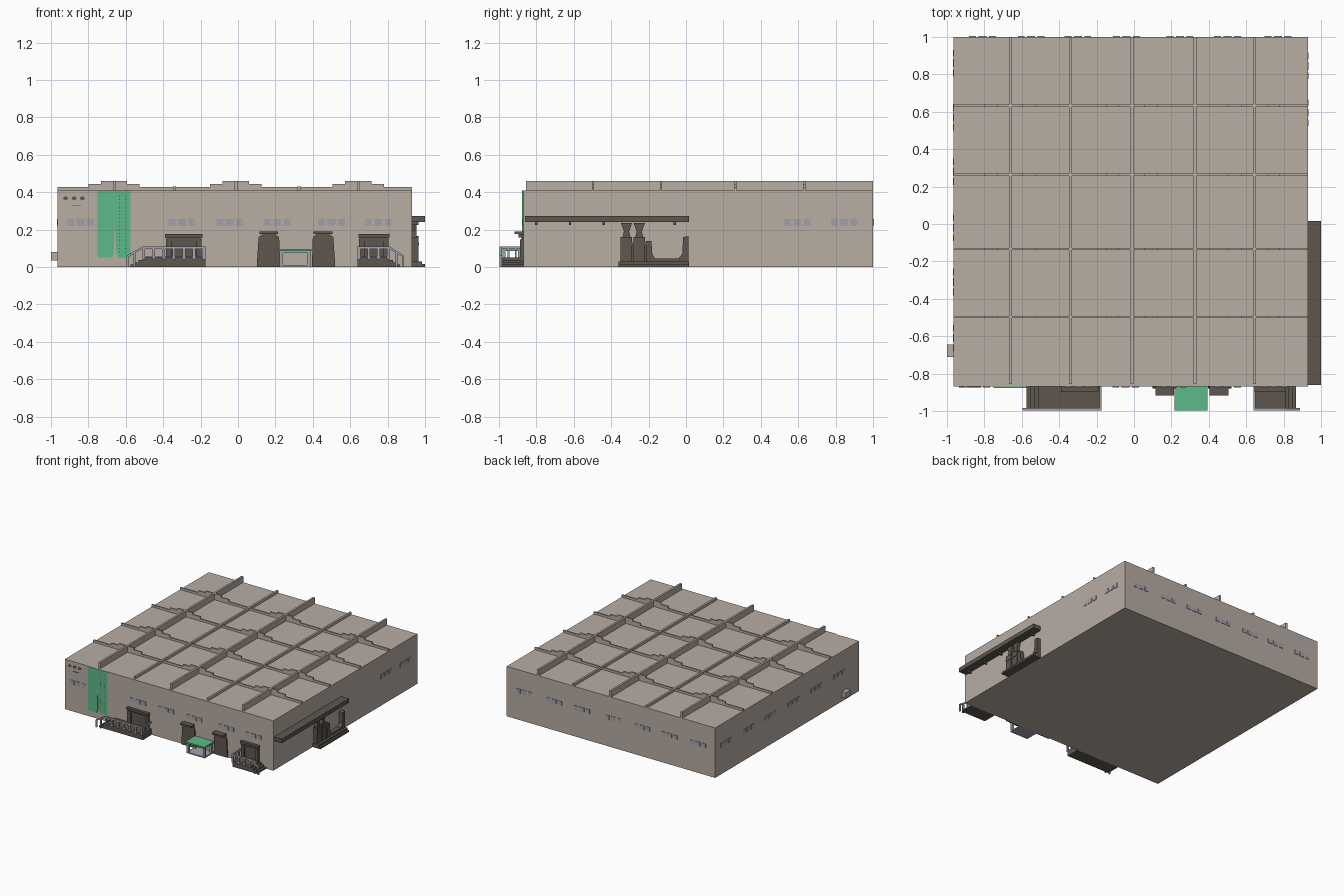
import bpy, bmesh, math

cube = bpy.data.objects.get("Cube")
if cube:
    bpy.data.objects.remove(cube, do_unlink=True)


def material(name, r, g, b):
    lin = [((c / 255 + 0.055) / 1.055) ** 2.4 for c in (r, g, b)] + [1.0]
    m = bpy.data.materials.new(name)
    m.use_nodes = True
    m.diffuse_color = lin
    m.node_tree.nodes["Principled BSDF"].inputs["Base Color"].default_value = lin
    return m


STONE = material("warm stone", 184, 173, 164)
DARK = material("dark brown", 94, 87, 79)
GREEN = material("green", 92, 186, 136)
METAL = material("pale metal", 164, 164, 175)
GLASS = material("window glass", 160, 160, 174)


def box(bm, x0, x1, y0, y1, z0, z1):
    v = [bm.verts.new((x, y, z)) for x in (x0, x1) for y in (y0, y1) for z in (z0, z1)]
    for f in ((0, 1, 3, 2), (4, 6, 7, 5), (0, 4, 5, 1), (2, 3, 7, 6), (0, 2, 6, 4), (1, 5, 7, 3)):
        bm.faces.new([v[i] for i in f])


def prism(bm, pts, axis, a, b):
    """Extrude a 2D outline (u, z) along axis 'x' or 'y' from a to b."""
    ring = []
    for d in (a, b):
        ring.append([bm.verts.new((d, u, z) if axis == 'x' else (u, d, z)) for u, z in pts])
    n = len(pts)
    bm.faces.new(ring[0])
    bm.faces.new(ring[1][::-1])
    for i in range(n):
        j = (i + 1) % n
        bm.faces.new((ring[0][i], ring[1][i], ring[1][j], ring[0][j]))


def part(name, mat, boxes=(), prisms=()):
    bm = bmesh.new()
    for b in boxes:
        box(bm, *b)
    for p in prisms:
        prism(bm, *p)
    bmesh.ops.recalc_face_normals(bm, faces=bm.faces)
    me = bpy.data.meshes.new(name)
    bm.to_mesh(me)
    bm.free()
    me.materials.append(mat)
    ob = bpy.data.objects.new(name, me)
    bpy.context.collection.objects.link(ob)
    return ob


# Main hall
X0, X1, Y0, Y1, ROOF = -0.965, 0.93, -0.87, 1.0, 0.41
part("hall", STONE, [(X0, X1, Y0, Y1, 0, ROOF)])
part("side_vent_box", STONE, [(-1.0, X0, -0.71, -0.645, 0.035, 0.08)])

# Roof ribs: tall and low ones run front to back
part("roof_long_ribs", STONE,
     [(x - 0.008, x + 0.008, -0.855, Y1, ROOF, h) for x, h in
      ((-0.66, 0.46), (-0.34, 0.43), (-0.01, 0.46), (0.325, 0.43), (0.645, 0.46))])

# Stepped cross ribs, rising around each tall rib
outline = [(X0, ROOF), (X0, 0.428)]
for c in (-0.663, -0.012, 0.643):
    outline += [(c - 0.137, 0.428), (c - 0.137, 0.445), (c - 0.07, 0.445), (c - 0.07, 0.46),
                (c + 0.07, 0.46), (c + 0.07, 0.445), (c + 0.137, 0.445), (c + 0.137, 0.428)]
outline += [(X1, 0.428), (X1, ROOF)]
part("roof_cross_ribs", STONE,
     prisms=[(outline, 'y', y - 0.006, y + 0.006) for y in (-0.497, -0.133, 0.263, 0.632)])

# Windows in groups of three
T, WZ = 0.004, (0.222, 0.256)
panes = ((-0.053, 0.018), (0, 0.021), (0.053, 0.018))


def window_row(name, side, centres):
    boxes = []
    for c in centres:
        for o, h in panes:
            a, b = c + o - h, c + o + h
            boxes.append({"front": (a, b, Y0 - T, Y0, *WZ), "back": (a, b, Y1, Y1 + T, *WZ),
                          "left": (X1, X1 + T, a, b, *WZ), "right": (X0 - T, X0, a, b, *WZ)}[side])
    part(name, GLASS, boxes)


window_row("front_windows", "front", (-0.842, -0.30, -0.045, 0.21, 0.50, 0.75))
window_row("back_windows", "back", (0.77, 0.50, 0.245, -0.04, -0.30, -0.55, -0.81))
window_row("left_windows", "left", (0.595, 0.845))
window_row("right_windows", "right", (0.86, 0.57, 0.28, -0.02, -0.31, -0.61))

# Green wall panel, split at its foot, with ladder dots
panel = [(-0.75, 0.06), (-0.74, 0.05), (-0.675, 0.05), (-0.665, 0.07), (-0.66, 0.25), (-0.65, 0.07),
         (-0.64, 0.05), (-0.575, 0.05), (-0.575, ROOF), (-0.75, ROOF)]
part("green_wall_panel", GREEN, prisms=[(panel, 'y', Y0 - 0.006, Y0)])
part("panel_rung_dots", DARK,
     [(x - 0.002, x + 0.002, Y0 - 0.008, Y0 - 0.006, z - 0.003, z + 0.003)
      for x in (-0.633, -0.602) for z in [0.08 + 0.02 * i for i in range(16)]])

# Small round vents with a slot below
vents = []
for x in (-0.922, -0.876, -0.832):
    vents.append(([(x + 0.013 * math.cos(math.tau * i / 10), 0.368 + 0.01 * math.sin(math.tau * i / 10))
                   for i in range(10)], 'y', Y0 - 0.005, Y0))
part("wall_vents", DARK, [(-0.89, -0.84, Y0 - 0.004, Y0, 0.328, 0.332)], vents)


# Raised porches with side steps and railings
def porch(name, wall_end, top_end, foot):
    """Steps run down from top_end to foot; the railing closes the other end."""
    s = 1 if foot > wall_end else -1
    n, run = 4, (foot - top_end) / 4
    prof = [(wall_end, 0), (wall_end, 0.05), (top_end, 0.05)]
    for i in range(n):
        z = 0.05 - 0.0125 * (i + 1)
        prof += [(top_end + run * i, z), (top_end + run * (i + 1), z)] if z > 0 else [(top_end + run * i, 0)]
    part(name + "_base", DARK, prisms=[(prof, 'y', -0.985, Y0)])
    # Rails along the front, closed end and stair
    F, B = -0.997, -0.985
    lo, hi = sorted((wall_end, top_end))
    rails = [(lo, hi, F, B, 0.097, 0.11), (lo, hi, F, B, 0.05, 0.056)]
    e0, e1 = sorted((wall_end, wall_end + s * 0.01))
    rails += [(e0, e1, F, Y0, 0.097, 0.11)]
    count = max(3, round((hi - lo) / 0.052))
    for i in range(count + 1):
        x = lo + 0.007 + (hi - lo - 0.014) * i / count
        rails.append((x - 0.007, x + 0.007, F, B, 0.04, 0.1))
    for y in (-0.95, -0.91):
        rails.append((e0, e1, y - 0.005, y + 0.005, 0.05, 0.1))
    slope = [(top_end, 0.11), (foot, 0.062), (foot, 0.05), (top_end, 0.097)]
    for f in (0.5, 0.95):
        x = top_end + (foot - top_end) * f
        rails.append((x - 0.005, x + 0.005, F, B, 0.0, 0.105 - 0.048 * f))
    part(name + "_railing", METAL, rails, [(slope, 'y', F, B)])


porch("west_porch", -0.175, -0.51, -0.595)
porch("east_porch", 0.64, 0.81, 0.885)

# Framed doors behind the porches
for name, a, b in (("west_door", -0.385, -0.195), ("east_door", 0.648, 0.805)):
    part(name, DARK, [(a, b, Y0 - 0.008, Y0, 0.05, 0.165),
                      (a - 0.004, b + 0.004, Y0 - 0.025, Y0, 0.158, 0.176),
                      (a, b, Y0 - 0.016, Y0, 0.14, 0.15),
                      (a, a + 0.03, Y0 - 0.018, Y0, 0.05, 0.145),
                      (b - 0.03, b, Y0 - 0.018, Y0, 0.05, 0.145)])

# Entrance piers with projecting caps
for name, c, s in (("entrance_pier_west", 0.165, 1), ("entrance_pier_east", 0.455, -1)):
    prof = [(c - s * 0.065, 0), (c - s * 0.055, 0.16), (c - s * 0.04, 0.17),
            (c + s * 0.04, 0.17), (c + s * 0.055, 0.16), (c + s * 0.06, 0)]
    part(name, DARK, [(c - 0.05, c + 0.05, -0.917, Y0, 0.176, 0.19),
                      (c - 0.035, c + 0.035, Y0 - 0.015, Y0, 0.165, 0.178)],
         [(prof, 'y', Y0 - 0.01, Y0)])

# Green entrance awning on a pale frame
part("entrance_awning", GREEN, [(0.217, 0.393, -0.997, Y0, 0.085, 0.097)])
part("awning_frame", METAL,
     [(x - 0.009, x + 0.009, y - 0.009, y + 0.009, 0, 0.085) for x in (0.232, 0.378) for y in (-0.975, -0.89)]
     + [(0.223, 0.387, -0.985, Y0, 0, 0.01), (0.223, 0.387, -0.985, -0.965, 0.075, 0.085)])

# Long side canopy with brackets
part("side_canopy", DARK, [(X1, 1.0, -0.86, 0.015, 0.24, 0.274)]
     + [(X1, 0.965, y - 0.006, y + 0.006, 0.225, 0.24) for y in (-0.8, -0.62, -0.44, -0.06)])

# Side entrance: stepped base, low pier, two flared posts and an end post
cradle = [(-0.215, 0), (-0.215, 0.14), (-0.185, 0.14), (-0.18, 0.07), (-0.165, 0.045), (-0.04, 0.045),
          (-0.02, 0.07), (-0.015, 0.16), (0.013, 0.165), (0.013, 0)]
flared = []
for c in (-0.318, -0.25):
    flared.append(([(c - 0.022, 0.155), (c - 0.014, 0.19), (c - 0.03, 0.235), (c + 0.03, 0.235),
                    (c + 0.014, 0.19), (c + 0.022, 0.155)], 'x', X1, 0.955))
part("side_entrance", DARK,
     [(X1, 1.0, -0.36, 0.015, 0, 0.015), (X1, 0.985, -0.36, 0.015, 0.015, 0.03),
      (X1, 0.965, -0.35, -0.29, 0.03, 0.16), (X1, 0.965, -0.28, -0.22, 0.03, 0.16),
      (X1, 0.95, -0.35, -0.215, 0.03, 0.12), (X1, 0.968, -0.35, -0.215, 0.115, 0.13)],
     [(cradle, 'x', X1, 0.965)] + flared)
